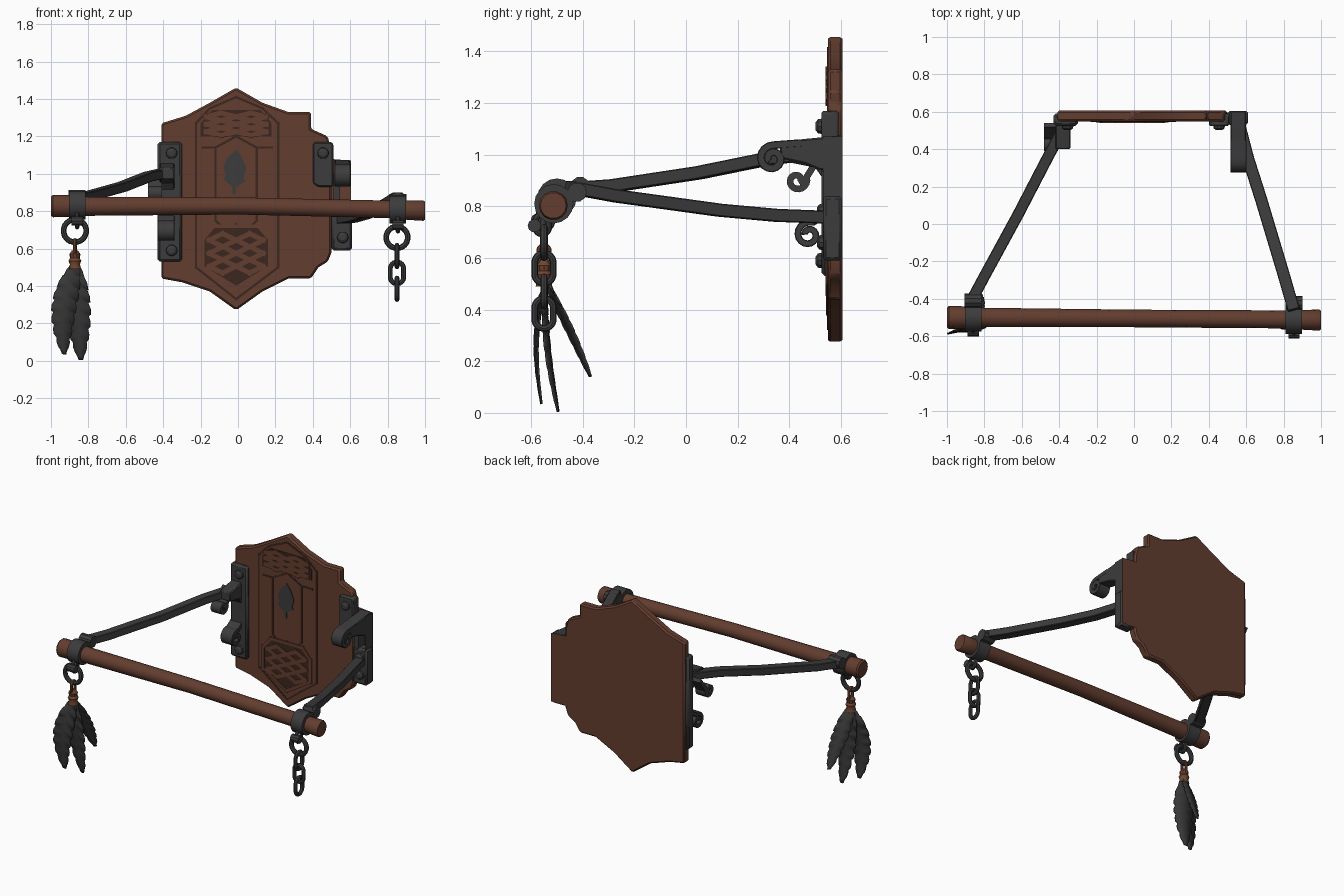
import bpy, bmesh, math
from mathutils import Vector as V

cube = bpy.data.objects.get("Cube")
if cube:
    bpy.data.objects.remove(cube, do_unlink=True)


def material(name, rgb):
    m = bpy.data.materials.new(name)
    m.use_nodes = True
    m.diffuse_color = (*rgb, 1)
    b = m.node_tree.nodes["Principled BSDF"]
    b.inputs["Base Color"].default_value = (*rgb, 1)
    b.inputs["Roughness"].default_value = 0.8
    return m


WOOD = material("brown wood", (0.125, 0.047, 0.029))
GROOVE = material("dark groove", (0.045, 0.02, 0.013))
IRON = material("dark iron", (0.045, 0.045, 0.046))
PLUME = material("charcoal feather", (0.038, 0.038, 0.039))
CORD = material("leather cord", (0.16, 0.06, 0.03))


def finish(bm, name, mat, bevel=0, closed=True):
    if closed:
        bmesh.ops.recalc_face_normals(bm, faces=bm.faces)
    me = bpy.data.meshes.new(name)
    bm.to_mesh(me)
    bm.free()
    ob = bpy.data.objects.new(name, me)
    bpy.context.collection.objects.link(ob)
    me.materials.append(mat)
    if bevel:
        mod = ob.modifiers.new("bevel", "BEVEL")
        mod.width, mod.segments, mod.limit_method = bevel, 1, "ANGLE"
    bpy.ops.object.select_all(action="DESELECT")
    ob.select_set(True)
    bpy.context.view_layer.objects.active = ob
    bpy.ops.object.shade_smooth_by_angle(angle=0.6)
    return ob


def loft(bm, loops, cyclic=False):
    """Bridge equal loops of points; cap the ends unless cyclic."""
    rows = [[bm.verts.new(p) for p in loop] for loop in loops]
    n = len(rows[0])
    pairs = list(zip(rows, rows[1:])) + ([(rows[-1], rows[0])] if cyclic else [])
    for a, b in pairs:
        for i in range(n):
            bm.faces.new((a[i], a[(i + 1) % n], b[(i + 1) % n], b[i]))
    if not cyclic:
        bm.faces.new(rows[0])
        bm.faces.new(rows[-1])


def prism(name, pts, axis, lo, hi, mat, bevel=0):
    """Extrude a 2D outline along x (pts are y,z) or y (pts are x,z)."""
    bm = bmesh.new()
    put = (lambda p, d: (d, *p)) if axis == "x" else (lambda p, d: (p[0], d, p[1]))
    loft(bm, [[put(p, d) for p in pts] for d in (lo, hi)])
    return finish(bm, name, mat, bevel)


def plate(name, x0, x1, z0, z1, y0, y1, mat, bevel=0.012):
    return prism(name, [(x0, z0), (x1, z0), (x1, z1), (x0, z1)], "y", y0, y1, mat, bevel)


def lathe(name, rings, axis, mat, n=14):
    """Rings are (centre, radius) along x, y or z."""
    k = "xyz".index(axis)
    bm = bmesh.new()
    loops = []
    for c, r in rings:
        loop = []
        for i in range(n):
            a = math.tau * i / n
            d = [r * math.cos(a), r * math.sin(a)]
            d.insert(k, 0)
            loop.append(V(c) + V(d))
        loops.append(loop)
    loft(bm, loops)
    return finish(bm, name, mat)


def strap(name, pts, side, width, thick, mat=IRON):
    """Sweep a flat rectangular bar along a path."""
    pts, side = [V(p) for p in pts], V(side).normalized()
    bm = bmesh.new()
    loops = []
    for i, p in enumerate(pts):
        t = (pts[min(i + 1, len(pts) - 1)] - pts[max(i - 1, 0)]).normalized()
        n, s = side.cross(t).normalized() * thick / 2, side * width / 2
        loops.append([p + s + n, p - s + n, p - s - n, p + s - n])
    loft(bm, loops)
    return finish(bm, name, mat, 0.004)


def scroll(name, x, width, lead, centre, r, start, turn, thick=0.026):
    """Strap that leads into a closing spiral in the side plane."""
    path = [(x, *p) for p in lead]
    for i in range(23):
        a, q = math.radians(start + turn * i / 22), r * (1 - 0.72 * i / 22)
        path.append((x, centre[0] + q * math.cos(a), centre[1] + q * math.sin(a)))
    return strap(name, path, (1, 0, 0), width, thick)


def link(name, c, r, tall, tube, across, mat=IRON):
    """Chain link lying in z and the given horizontal direction."""
    u, w, up = V(across), V(across).cross(V((0, 0, 1))), V((0, 0, 1))
    bm = bmesh.new()
    loops = []
    for i in range(20):
        a = math.tau * (i + 0.5) / 20
        d = u * math.cos(a) + up * math.sin(a)
        mid = V(c) + d * r + up * math.copysign(tall, math.sin(a))
        loops.append([mid + tube * (d * math.cos(b) + w * math.sin(b))
                      for b in (math.tau * j / 8 for j in range(8))])
    loft(bm, loops, True)
    return finish(bm, name, mat)


def strips(name, paths, w, y, mat):
    """Thin flat lines on the board face."""
    bm = bmesh.new()
    for path in paths:
        for p, q in zip(path, path[1:]):
            p, q = V(p), V(q)
            d = (q - p).normalized() * w / 2
            n = V((-d.y, d.x))
            quad = [p - d - n, q + d - n, q + d + n, p - d + n]
            loft(bm, [[(v.x, k, v.y) for v in quad] for k in (y, 0.552)])
    return finish(bm, name, mat)


def knot(name, cx, cz, w, h):
    tri = lambda t: 4 * abs((t % 1) - 0.5) - 1
    path = [(cx + w * tri(3 * i / 24), cz + h * tri(2 * i / 24 + 1 / 12)) for i in range(25)]
    return strips(name, [path], 0.026, 0.54, WOOD)


def bolt(name, x, z, y):
    lathe(name, [((x, y, z), 0.031), ((x, y - 0.014, z), 0.029), ((x, y - 0.023, z), 0.016)],
          "y", IRON, 10)


# Board with a broken right edge
prism("board", [(-.41, .44), (-.3, .42), (-.15, .37), (-.01, .27), (.13, .37), (.27, .44), (.39, .44),
                (.43, .5), (.48, .53), (.5, .58), (.5, 1.12), (.48, 1.2), (.39, 1.24), (.39, 1.33),
                (.27, 1.33), (.13, 1.38), (-.01, 1.46), (-.15, 1.38), (-.28, 1.31), (-.41, 1.27)],
      "y", 0.549, 0.606, WOOD, 0.01)

# Carved lines, knots and emblem
strips("board_grooves", [
    [(-.225, .5), (-.225, 1.27), (-.15, 1.35), (-.01, 1.41), (.13, 1.35), (.215, 1.27), (.215, .5),
     (-.01, .33), (-.225, .5)],
    [(-.12, .75), (-.12, 1.14)], [(.1, .75), (.1, 1.14)],
    [(-.19, 1.14), (-.12, 1.14), (-.01, 1.2), (.1, 1.14), (.18, 1.14)],
    [(-.12, .75), (-.05, .68), (-.01, .73), (.03, .68), (.1, .75)],
], 0.012, 0.5465, GROOVE)
prism("lower_knot_bed", [(-.19, .5), (-.01, .39), (.17, .5), (.17, .65), (.11, .72), (-.13, .72), (-.19, .65)],
      "y", 0.5455, 0.552, GROOVE)
prism("upper_knot_bed", [(-.2, 1.2), (.18, 1.2), (.18, 1.27), (.12, 1.34), (-.14, 1.34), (-.2, 1.27)],
      "y", 0.5455, 0.552, GROOVE)
knot("lower_knot", -.01, .575, .145, .105)
knot("upper_knot", -.01, 1.265, .16, .06)
strips("lower_knot_frame", [[(-.19, .5), (-.01, .39), (.17, .5), (.17, .65), (.11, .72), (-.13, .72),
                             (-.19, .65), (-.19, .5)]], 0.02, 0.542, WOOD)
prism("emblem_leaf", [(-.03, .89), (-.01, .89), (-.01, .93), (.04, .96), (.03, .98), (.045, 1.03), (.02, 1.09),
                      (-.01, 1.13), (-.06, 1.08), (-.08, 1.03), (-.065, 1), (-.075, .97), (-.03, .93)],
      "y", 0.543, 0.552, IRON)

# Left bracket: plate, bolts and scrolls
plate("left_plate", -.43, -.3, .53, 1.17, .525, .59, IRON)
bolt("left_upper_bolt", -.355, 1.11, .525)
bolt("left_lower_bolt", -.355, .59, .525)
scroll("left_lower_scroll", -.385, .09, [(.54, .77), (.51, .75)], (.475, .69), .05, 70, 470)
scroll("left_upper_scroll", -.445, .075, [(.53, 1.0), (.49, .95)], (.43, .9), .04, 20, -430)
prism("left_arm_root", [(.55, 1.06), (.4, 1.03), (.4, .97), (.5, .95), (.55, .88)], "x", -.42, -.34, IRON, 0.006)

# Right bracket: snapped plate piece and displaced support
prism("right_plate_piece", [(.4, .95), (.43, .93), (.51, .93), (.51, 1.16), (.5, 1.17), (.41, 1.17), (.4, 1.16)],
      "y", .525, .59, IRON, 0.008)
bolt("right_piece_bolt", .455, 1.11, .525)
plate("right_plate", .5, .61, .59, .84, .53, .605, IRON)
bolt("right_lower_bolt", .56, .66, .53)
bolt("right_upper_bolt", .56, .78, .53)
prism("right_bracket_head", [(.605, 1.075), (.45, 1.06), (.36, 1.04), (.37, .985), (.46, .965), (.52, .94),
                             (.605, .94)], "x", .515, .6, IRON, 0.006)
scroll("right_scroll", .558, .085, [(.45, 1.045), (.38, 1.04)], (.335, .985), .052, 85, 500, 0.03)
plate("right_post", .51, .545, .6, 1.0, .535, .604, IRON, 0)
for label, quad, mat in (
        ("right_post_side", [(.6, .53, .6), (.6, .606, .6), (.6, .606, 1.07), (.6, .53, 1.07)], IRON),
        ("back_panel", [(.49, .607, .6), (.49, .607, 1.08), (.605, .607, 1.07), (.605, .607, .6)], WOOD)):
    bm = bmesh.new()
    bm.faces.new([bm.verts.new(p) for p in quad])
    finish(bm, label, mat, closed=False)

# Arms from the brackets to the bar
strap("left_arm", [(-.37, .53, 1.01), (-.48, .32, .985), (-.62, .05, .93), (-.8, -.28, .88), (-.875, -.42, .87)],
      (.87, -.48, 0), .06, .05)
strap("right_arm", [(.555, .56, .757), (.61, .35, .765), (.68, .13, .785), (.8, -.27, .84), (.855, -.46, .875)],
      (.96, .28, 0), .065, .05)

# Crossbar
lathe("crossbar", [((-1, -.5, .827), .052), ((-.99, -.5, .827), .061), ((-.9, -.5, .827), .06),
                   ((-.8, -.5, .826), .052), ((0, -.505, .828), .047), ((.8, -.51, .81), .048),
                   ((.9, -.512, .806), .053), ((.99, -.514, .803), .056), ((1, -.514, .803), .05)], "x", WOOD)

# Collars with lugs and hanging eyes
for label, x, y, z in (("left", -.86, -.5, .832), ("right", .855, -.512, .81)):
    lathe(label + "_collar", [((x + d, y, z), .076) for d in (-.044, .044)], "x", IRON, 16)
    lathe(label + "_lug", [((x + d, y + .09, z + .045), .038) for d in (-.045, .045)], "x", IRON, 10)
    lathe(label + "_curl", [((x + d, y - .075, z - .085), .026) for d in (-.03, .03)], "x", IRON, 10)
    link(label + "_eye", (x, y - .045, z - .08), .026, .012, .012, (0, 1, 0))

# Rings and chain
link("left_ring", (-.872, -.55, .695), .061, 0, .015, (1, 0, 0))
link("right_ring", (.85, -.55, .66), .058, 0, .015, (1, 0, 0))
for i, z in enumerate((.56, .47, .385)):
    link("chain_link_%d" % (i + 1), (.85, -.55, z), .036, .022, .013, (1, 0, 0) if i % 2 else (0, 1, 0))

# Cord binding
link("cord_loop", (-.872, -.55, .605), .02, .022, .01, (0, 1, 0), CORD)
lathe("cord_wrap", [((-.872, -.55, z), r) for z, r in
                    ((.59, .016), (.57, .03), (.55, .026), (.535, .034), (.515, .027), (.49, .034))],
      "z", CORD, 10)


# Feathers with toothed edges and a raised rib
def feather(name, tip, bow, width, side):
    root, tip, bow, side = V((-.872, -.55, .52)), V(tip), V(bow), V(side).normalized()
    normal = side.cross(tip - root).normalized()
    bm = bmesh.new()
    rows, n = [], 22
    for i in range(n + 1):
        t = i / n
        mid = root.lerp(tip, t) + bow * math.sin(math.pi * t)
        w = width * (math.sin(math.pi * (0.04 + 0.94 * t ** 0.8)) ** 0.65) * (0.84 if i % 3 == 0 else 1)
        drop = (tip - root) * 0.03 * (i % 3) * (1 - t)
        rows.append([bm.verts.new(p) for p in
                     (mid - side * w + drop, mid + normal * 0.012 * (1 - t), mid + side * w + drop)])
    for a, b in zip(rows, rows[1:]):
        for j in (0, 1):
            bm.faces.new((a[j], a[j + 1], b[j + 1], b[j]))
    ob = finish(bm, name, PLUME)
    mod = ob.modifiers.new("thickness", "SOLIDIFY")
    mod.thickness, mod.offset = 0.008, 0


feather("front_feather", (-.93, -.56, .035), (-.03, -.025, 0), .068, (1, .1, -.1))
feather("middle_feather", (-.84, -.495, .004), (0, -.015, 0), .07, (1, -.15, 0))
feather("back_feather", (-.83, -.37, .14), (.0, .005, 0), .055, (1, .3, 0))
